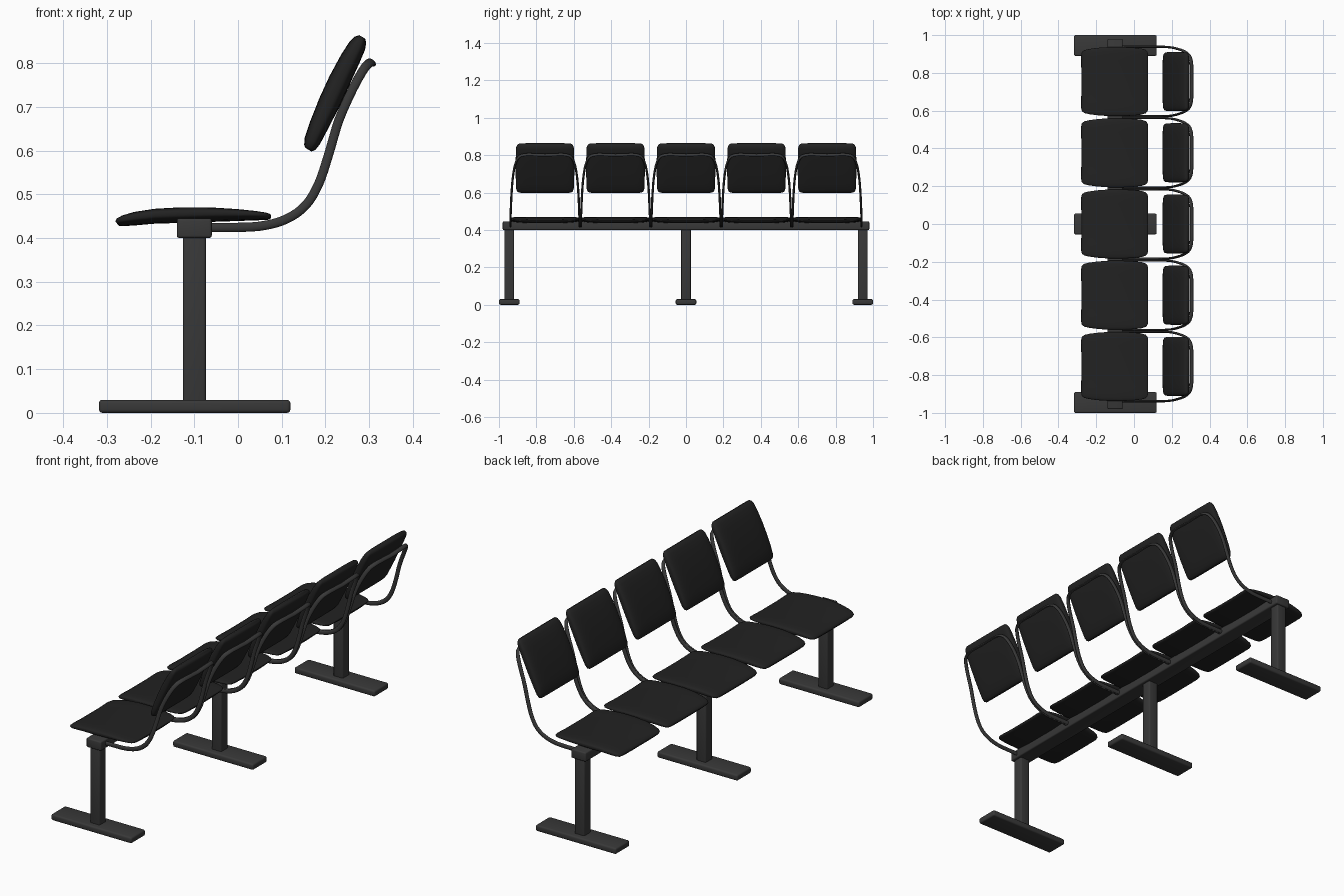
import bpy, bmesh, math
from mathutils import Vector

if "Cube" in bpy.data.objects:
    bpy.data.objects.remove(bpy.data.objects["Cube"])

PITCH = 0.377


def material(name, v):
    m = bpy.data.materials.new(name)
    m.diffuse_color = (v, v, v, 1)
    m.use_nodes = True
    m.node_tree.nodes["Principled BSDF"].inputs["Base Color"].default_value = m.diffuse_color
    return m


METAL = material("dark_metal", 0.04)
PAD = material("black_pad", 0.016)


def finish(name, bm, mat, angle=40):
    bmesh.ops.recalc_face_normals(bm, faces=bm.faces)
    me = bpy.data.meshes.new(name)
    bm.to_mesh(me)
    bm.free()
    me.materials.append(mat)
    ob = bpy.data.objects.new(name, me)
    bpy.context.collection.objects.link(ob)
    bpy.ops.object.select_all(action='DESELECT')
    ob.select_set(True)
    bpy.context.view_layer.objects.active = ob
    bpy.ops.object.shade_smooth_by_angle(angle=math.radians(angle))
    return ob


def box(name, lo, hi, bevel):
    bm = bmesh.new()
    bmesh.ops.create_cube(bm, size=1)
    for v in bm.verts:
        v.co = [(a + b) / 2 + c * (b - a) for a, b, c in zip(lo, hi, v.co)]
    bmesh.ops.bevel(bm, geom=bm.edges[:], offset=bevel, segments=3,
                    profile=0.5, affect='EDGES')
    return finish(name, bm, METAL)


def smooth_path(pts, steps):
    """Catmull-Rom interpolation through points of any dimension."""
    pts = [Vector(p) for p in pts]
    ext = [2 * pts[0] - pts[1]] + pts + [2 * pts[-1] - pts[-2]]
    out = []
    for i in range(1, len(ext) - 2):
        a, b, c, d = ext[i - 1:i + 3]
        for k in range(steps):
            t = k / steps
            out.append(0.5 * (2 * b + (c - a) * t + (2 * a - 5 * b + 4 * c - d) * t * t
                              + (3 * b - a - 3 * c + d) * t ** 3))
    return out + [pts[-1]]


def skin(bm, rings):
    """Join rings of points into a capped tube."""
    rs = [[bm.verts.new(p) for p in r] for r in rings]
    n = len(rs[0])
    for r, s in zip(rs, rs[1:]):
        for i in range(n):
            bm.faces.new((r[i], r[(i + 1) % n], s[(i + 1) % n], s[i]))
    bm.faces.new(rs[0])
    bm.faces.new(rs[-1])


def cushion(name, stations, y0, dip):
    """Loft of rounded sections; station = x, z, half thickness, half width."""
    rings = []
    last = len(stations) - 1
    for i, (x, z, ht, hw) in enumerate(stations):
        p, q = stations[max(i - 1, 0)], stations[min(i + 1, last)]
        t = Vector((q[0] - p[0], 0, q[1] - p[1])).normalized()
        nrm = Vector((-t.z, 0, t.x))
        ring = []
        for k in range(40):
            a = math.tau * (k + 0.5) / 40
            c, s = math.cos(a), math.sin(a)
            w = math.copysign(abs(c) ** 0.35, c)
            h = math.copysign(abs(s) ** 0.6, s)
            off = ht * h - dip * (1 - w * w)
            ring.append(Vector((x, y0 + hw * w, z)) + nrm * off)
        rings.append(ring)
    bm = bmesh.new()
    skin(bm, rings)
    return finish(name, bm, PAD, 60)


# Seat and backrest sections, ordered front to back and bottom to top
SEAT = [(-0.279, 0.436, 0.004, 0.140), (-0.275, 0.439, 0.009, 0.157),
        (-0.262, 0.443, 0.012, 0.167), (-0.235, 0.448, 0.015, 0.173),
        (-0.19, 0.4535, 0.0165, 0.179), (-0.13, 0.456, 0.0175, 0.183),
        (-0.06, 0.457, 0.016, 0.183), (0.0, 0.456, 0.013, 0.180),
        (0.04, 0.4545, 0.010, 0.175), (0.062, 0.453, 0.008, 0.168),
        (0.071, 0.452, 0.006, 0.158), (0.075, 0.452, 0.003, 0.145)]
BACK = [(0.161, 0.602, 0.008, 0.140), (0.164, 0.607, 0.014, 0.149),
        (0.170, 0.622, 0.019, 0.154), (0.184, 0.655, 0.022, 0.156),
        (0.209, 0.71, 0.025, 0.157), (0.232, 0.76, 0.025, 0.157),
        (0.257, 0.81, 0.023, 0.156), (0.273, 0.84, 0.020, 0.154),
        (0.280, 0.853, 0.015, 0.149), (0.284, 0.860, 0.008, 0.140)]

# Half of the bent support loop: x, half spread in y, z
LOOP = [(-0.10, 0.184, 0.424), (-0.03, 0.184, 0.424), (0.05, 0.184, 0.427),
        (0.11, 0.184, 0.443), (0.155, 0.184, 0.475), (0.185, 0.182, 0.525),
        (0.207, 0.179, 0.59), (0.231, 0.173, 0.67), (0.262, 0.162, 0.74),
        (0.287, 0.144, 0.785), (0.300, 0.118, 0.800), (0.305, 0.08, 0.803),
        (0.306, 0.0, 0.800)]


def support_loop(name, y0):
    half = smooth_path(LOOP, 4)
    n = len(half)
    # Side-view normals for the oval section
    norms = []
    for i in range(n):
        d = half[min(i + 1, n - 1)] - half[max(i - 1, 0)]
        v = Vector((-d.z, 0, d.x))
        norms.append(v.normalized() if i < n - 12 else norms[-1])
    pts = half + [Vector((p.x, -p.y, p.z)) for p in reversed(half[:-1])]
    norms = norms + norms[-2::-1]
    rings = []
    for i, p in enumerate(pts):
        t = (pts[min(i + 1, len(pts) - 1)] - pts[max(i - 1, 0)]).normalized()
        b = t.cross(norms[i]).normalized()
        u = b.cross(t)
        rings.append([p + Vector((0, y0, 0)) + u * 0.0105 * math.cos(math.tau * k / 12)
                      + b * 0.006 * math.sin(math.tau * k / 12) for k in range(12)])
    bm = bmesh.new()
    skin(bm, rings)
    return finish(name, bm, METAL)


# Five seat units
for i in range(5):
    y = (i - 2) * PITCH
    cushion(f"seat_{i + 1}", SEAT, y, 0.005)
    cushion(f"backrest_{i + 1}", BACK, y, 0.0)
    support_loop(f"support_loop_{i + 1}", y)

# Beam, posts and floor plates
box("beam", (-0.14, -0.98, 0.40), (-0.06, 0.98, 0.445), 0.006)
for i, y in enumerate((-0.945, 0, 0.945)):
    box(f"post_{i + 1}", (-0.126, y - 0.026, 0.02), (-0.073, y + 0.026, 0.42), 0.007)
    box(f"foot_plate_{i + 1}", (-0.318, y - 0.055, 0), (0.12, y + 0.055, 0.03), 0.008)
